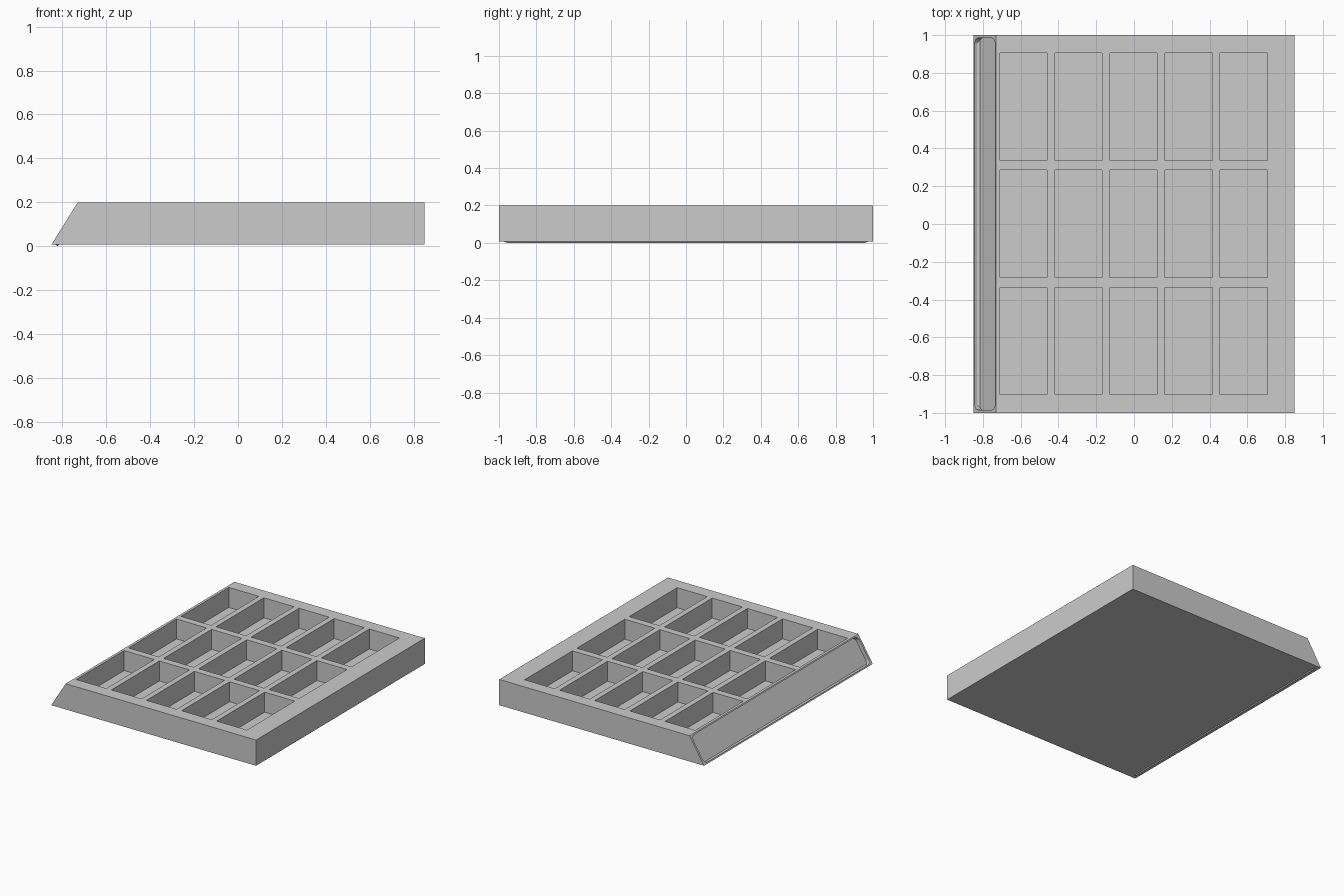
import bpy, bmesh, math
from mathutils import Vector

if "Cube" in bpy.data.objects:
    bpy.data.objects.remove(bpy.data.objects["Cube"])

BOTTOM, TOP, FLOOR = 0.007, 0.2, 0.05
XL, XLT, XR, Y = -0.85, -0.73, 0.85, 1.0

bm = bmesh.new()


def vert(x, y, z):
    return bm.verts.new((x, y, z))


# Outer corners, counter-clockwise seen from above
low = [vert(x, y, BOTTOM) for x, y in ((XL, -Y), (XR, -Y), (XR, Y), (XL, Y))]
high = [vert(x, y, TOP) for x, y in ((XLT, -Y), (XR, -Y), (XR, Y), (XLT, Y))]
bm.faces.new(low[::-1])
for i in range(3):
    bm.faces.new((low[i], low[i + 1], high[i + 1], high[i]))

# Top grid of pockets and dividers
xs = [v for i in range(5) for v in (-0.71 + i * 0.2915, -0.46 + i * 0.2915)]
ys = [v for j in range(3) for v in (-0.903 + j * 0.62, -0.335 + j * 0.62)]
grid = [[vert(x, y, TOP) for y in ys] for x in xs]
pockets = []
for i in range(len(xs) - 1):
    for j in range(len(ys) - 1):
        f = bm.faces.new((grid[i][j], grid[i + 1][j], grid[i + 1][j + 1], grid[i][j + 1]))
        if i % 2 == 0 and j % 2 == 0:
            pockets.append(f)

# Rim around the grid
sides = [[c[0] for c in grid], grid[-1], [c[-1] for c in grid][::-1], grid[0][::-1]]
for i, side in enumerate(sides):
    bm.faces.new([high[i], high[(i + 1) % 4]] + side[::-1])

# Sink the pockets
for f in pockets:
    ring = list(f.verts)
    bm.faces.remove(f)
    deep = [vert(v.co.x, v.co.y, FLOOR) for v in ring]
    for k in range(4):
        n = (k + 1) % 4
        bm.faces.new((ring[k], ring[n], deep[n], deep[k]))
    bm.faces.new(deep)

# Sloped side with a rounded recess for a label
slope = Vector((XLT - XL, 0, TOP - BOTTOM))
length = slope.length
up = slope.normalized()
inward = Vector((up.z, 0, -up.x)) * 0.029
base = Vector((XL, 0, BOTTOM))
corners = [low[3], low[0], high[0], high[3]]
RAD, SEG = 0.036, 6
centres = [(Y - 0.016 - RAD, 0.0095 + RAD, 0), (-Y + 0.016 + RAD, 0.0095 + RAD, -90),
           (-Y + 0.016 + RAD, length - 0.0095 - RAD, -180), (Y - 0.016 - RAD, length - 0.0095 - RAD, -270)]
arcs = []
for cy, cu, start in centres:
    arc = []
    for k in range(SEG + 1):
        a = math.radians(start - 90 * k / SEG)
        p = base + up * (cu + RAD * math.sin(a))
        arc.append(vert(p.x, cy + RAD * math.cos(a), p.z))
    arcs.append(arc)
for i, arc in enumerate(arcs):
    n = (i + 1) % 4
    for a, b in zip(arc, arc[1:]):
        bm.faces.new((corners[i], b, a))
    bm.faces.new((corners[i], corners[n], arcs[n][0], arc[-1]))
ring = [v for arc in arcs for v in arc]
deep = [bm.verts.new(v.co + inward) for v in ring]
for k in range(len(ring)):
    n = (k + 1) % len(ring)
    bm.faces.new((ring[k], ring[n], deep[n], deep[k]))
bm.faces.new(deep)

bmesh.ops.recalc_face_normals(bm, faces=bm.faces)
mesh = bpy.data.meshes.new("compartment_tray")
bm.to_mesh(mesh)
bm.free()
tray = bpy.data.objects.new("compartment_tray", mesh)
bpy.context.collection.objects.link(tray)
